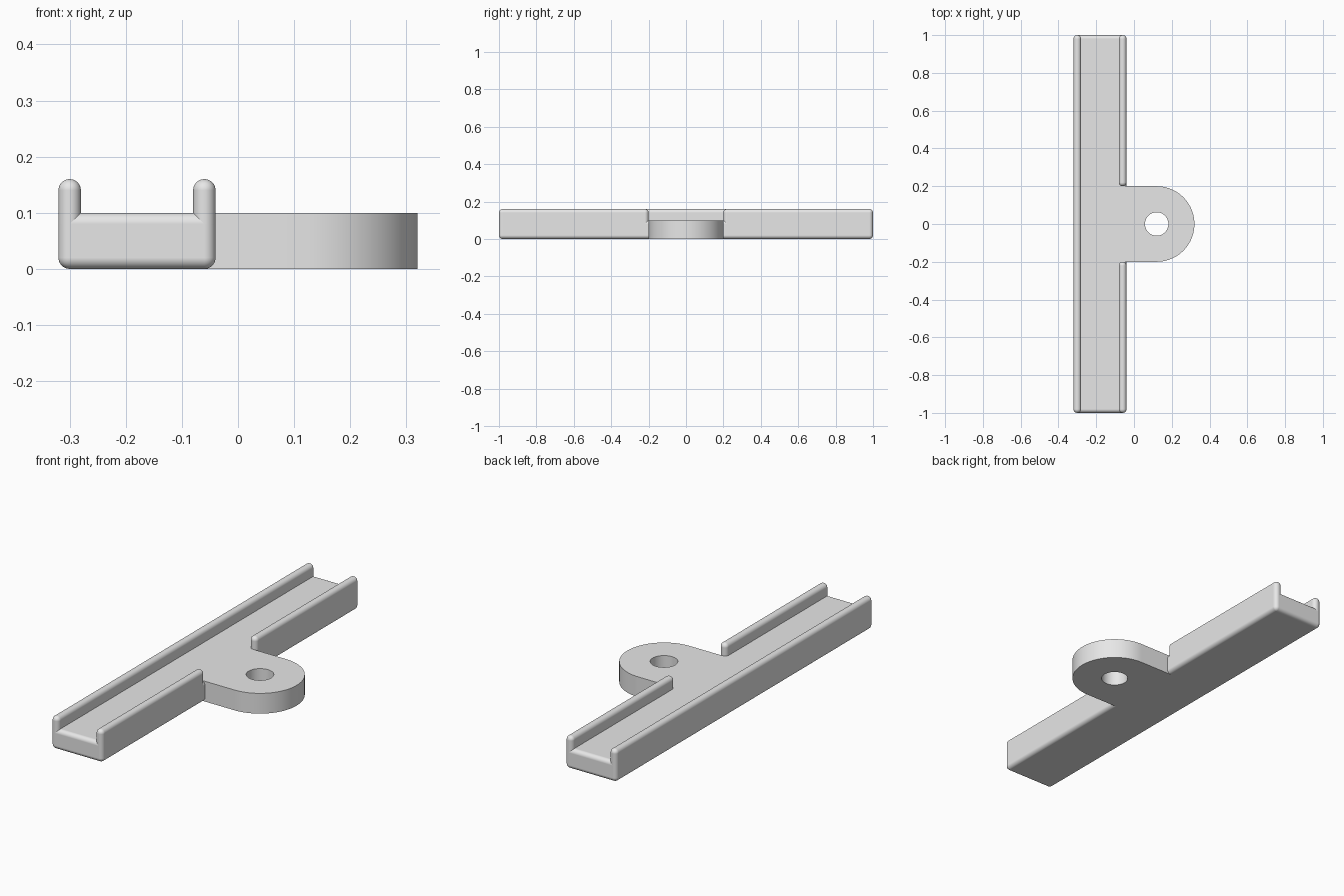
import bpy, bmesh
from math import sin, cos, pi, radians
from mathutils import Vector

cube = bpy.data.objects.get("Cube")
if cube:
    bpy.data.objects.remove(cube, do_unlink=True)

grey = bpy.data.materials.new("plain_grey")
grey.use_nodes = True
grey.diffuse_color = (0.8, 0.8, 0.8, 1)
grey.node_tree.nodes["Principled BSDF"].inputs["Base Color"].default_value = (0.8, 0.8, 0.8, 1)

ROUND = 0.02      # edge radius of the bar and rails
THICK = 0.1       # thickness of the bar and lug


def add_object(name, bm):
    mesh = bpy.data.meshes.new(name)
    bmesh.ops.recalc_face_normals(bm, faces=bm.faces)
    bm.to_mesh(mesh)
    bm.free()
    mesh.materials.append(grey)
    obj = bpy.data.objects.new(name, mesh)
    bpy.context.collection.objects.link(obj)
    return obj


def rounded_box(name, low, high, radius):
    low, high = Vector(low), Vector(high)
    bm = bmesh.new()
    bmesh.ops.create_cube(bm, size=1)
    bmesh.ops.scale(bm, vec=high - low, verts=bm.verts)
    bmesh.ops.translate(bm, vec=(low + high) / 2, verts=bm.verts)
    for face in bm.faces:
        face.smooth = True
    obj = add_object(name, bm)
    bevel = obj.modifiers.new("rounding", 'BEVEL')
    bevel.width = radius
    bevel.segments = 8
    bevel.harden_normals = True
    return obj


# Channel floor
rounded_box("base_bar", (-0.32, -1, 0), (-0.04, 1, THICK), ROUND)

# Side rails, the right-hand one broken by the lug opening
rail_low, rail_high = THICK - 2 * ROUND, 0.16
for name, x, y0, y1 in (("long_rail", -0.32, -1, 1),
                        ("front_short_rail", -0.08, -1, -0.2),
                        ("back_short_rail", -0.08, 0.2, 1)):
    rounded_box(name, (x, y0, rail_low), (x + 0.04, y1, rail_high), ROUND * 0.995)

# Mounting lug with a round end and a through hole
CENTRE, LUG_R, HOLE_R = 0.12, 0.2, 0.062
outline = [(-0.06, -LUG_R)]
for i in range(49):
    a = -pi / 2 + pi * i / 48
    outline.append((CENTRE + LUG_R * cos(a), LUG_R * sin(a)))
outline.append((-0.06, LUG_R))
hole = [(CENTRE + HOLE_R * cos(2 * pi * i / 48), HOLE_R * sin(2 * pi * i / 48))
        for i in range(48)]

bm = bmesh.new()
for loop in (outline, hole):
    verts = [bm.verts.new((x, y, 0)) for x, y in loop]
    for a, b in zip(verts, verts[1:] + verts[:1]):
        bm.edges.new((a, b))
bmesh.ops.triangle_fill(bm, use_beauty=True, use_dissolve=False, edges=bm.edges[:])
top = bmesh.ops.extrude_face_region(bm, geom=bm.faces[:], use_keep_orig=True)
bmesh.ops.translate(bm, vec=(0, 0, THICK),
                    verts=[g for g in top["geom"] if isinstance(g, bmesh.types.BMVert)])
lug = add_object("mounting_lug", bm)

bpy.ops.object.select_all(action='DESELECT')
lug.select_set(True)
bpy.context.view_layer.objects.active = lug
bpy.ops.object.shade_smooth_by_angle(angle=radians(35))
